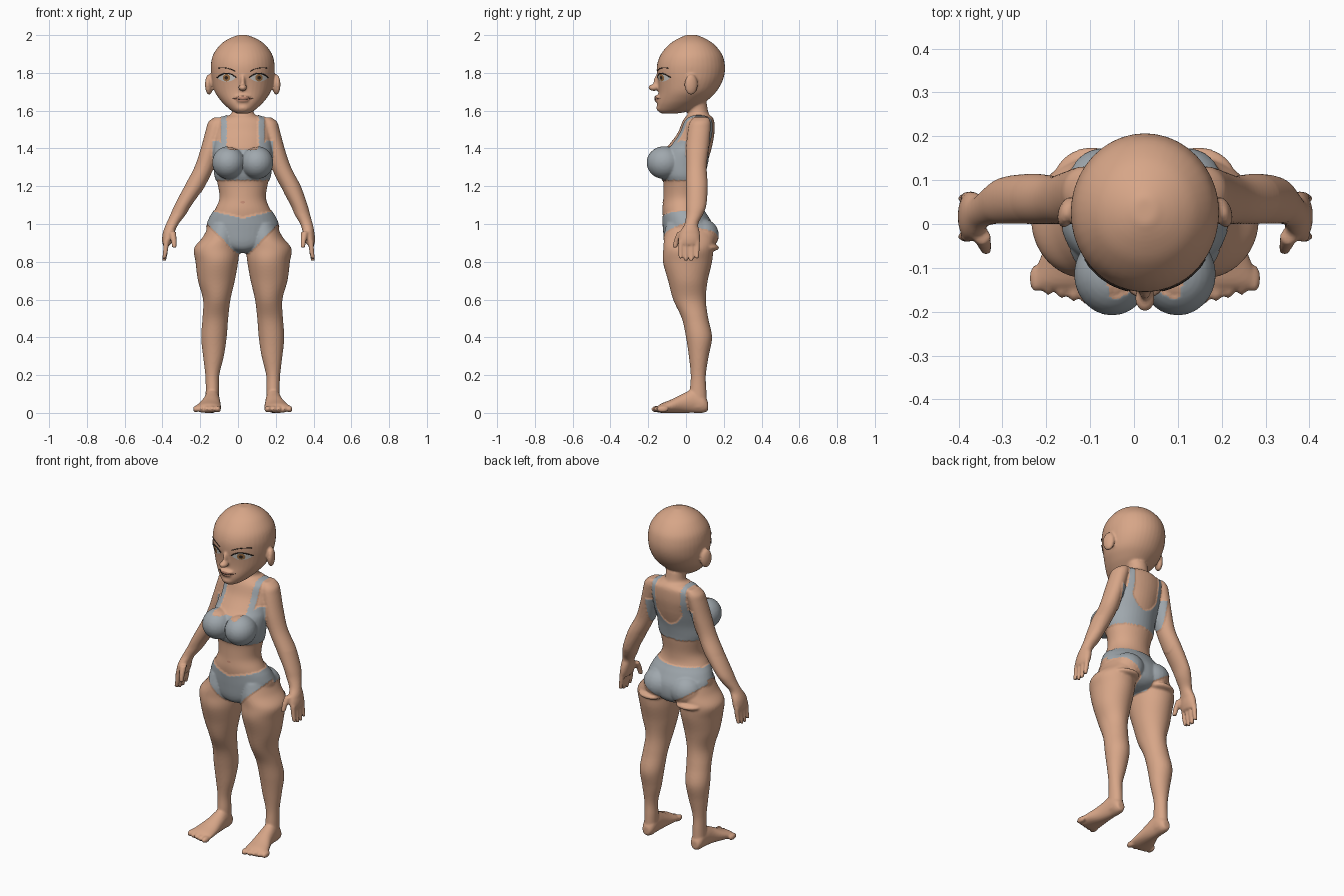
import bpy, bmesh, math
from mathutils import Matrix, Vector

if "Cube" in bpy.data.objects:
    bpy.data.objects.remove(bpy.data.objects["Cube"])

CENTRE_X = 0.025


def material(name, rgb):
    m = bpy.data.materials.new(name)
    m.use_nodes = True
    m.diffuse_color = (*rgb, 1)
    m.node_tree.nodes["Principled BSDF"].inputs["Base Color"].default_value = (*rgb, 1)
    return m


SKIN = material("skin", (0.68, 0.38, 0.245))
GREY = material("grey_fabric", (0.35, 0.39, 0.42))
LIP = material("lip", (0.56, 0.27, 0.18))
WHITE = material("eye_white", (0.62, 0.6, 0.57))
AMBER = material("amber_iris", (0.36, 0.17, 0.06))
DARK = material("dark_brown", (0.03, 0.02, 0.015))

bm = bmesh.new()


def smooth_rings(rings, steps=5):
    """Catmull-Rom interpolation of the given cross-sections."""
    out = []
    for i in range(len(rings) - 1):
        a, b, c, d = (rings[min(max(k, 0), len(rings) - 1)] for k in range(i - 1, i + 3))
        for j in range(steps):
            t = j / steps
            out.append([q + 0.5 * t * (r - p + t * (2 * p - 5 * q + 4 * r - s + t * (3 * (q - r) + s - p)))
                        for p, q, r, s in zip(a, b, c, d)])
    return out + [list(rings[-1])]


def loft(rings, axis="z", side=1, segs=40):
    """Rings are (height, x0, x1, v0, v1); v is y, or z when lofting along y."""
    loops = []
    for h, x0, x1, v0, v1 in smooth_rings(rings):
        loop = []
        for k in range(segs):
            a = 2 * math.pi * k / segs
            x = side * ((x0 + x1) / 2 + (x1 - x0) / 2 * math.cos(a))
            v = (v0 + v1) / 2 + (v1 - v0) / 2 * math.sin(a)
            loop.append(bm.verts.new((x, v, h) if axis == "z" else (x, h, v)))
        loops.append(loop)
    for lo, hi in zip(loops, loops[1:]):
        for k in range(segs):
            n = (k + 1) % segs
            bm.faces.new((lo[k], lo[n], hi[n], hi[k]))
    bm.faces.new(loops[0])
    bm.faces.new(loops[-1])


def ball(pos, size, turn=0):
    m = Matrix.Translation(pos) @ Matrix.Rotation(turn, 4, "Z") @ Matrix.Diagonal((*size, 1))
    bmesh.ops.create_uvsphere(bm, u_segments=24, v_segments=14, radius=1, matrix=m)


def centred(rows):
    return [(z, -w, w, y0, y1) for z, w, y0, y1 in rows]


# Head
loft(centred([
    (1.585, .03, -.13, -.05), (1.6, .06, -.15, .03), (1.63, .095, -.153, .08),
    (1.66, .122, -.15, .12), (1.7, .148, -.145, .16), (1.75, .162, -.148, .19),
    (1.8, .168, -.155, .205), (1.85, .168, -.152, .205), (1.9, .155, -.132, .19),
    (1.95, .118, -.09, .15), (1.98, .075, -.045, .105), (2.0, .025, 0, .06)]))
# Nose, lips and chin
ball((0, -.17, 1.722), (.023, .03, .018))
ball((0, -.15, 1.75), (.014, .022, .04))
ball((0, -.148, 1.672), (.04, .02, .01))
ball((0, -.146, 1.654), (.034, .02, .01))
ball((0, -.135, 1.615), (.035, .022, .022))

# Neck and torso
loft(centred([
    (1.64, .058, .005, .11), (1.585, .06, .01, .12), (1.565, .105, -.005, .14),
    (1.54, .148, -.02, .15), (1.48, .155, -.045, .15), (1.42, .15, -.09, .14),
    (1.38, .152, -.125, .13), (1.32, .15, -.145, .112), (1.26, .147, -.135, .1),
    (1.22, .135, -.12, .095), (1.14, .123, -.12, .085), (1.08, .145, -.125, .09),
    (1.03, .175, -.122, .12), (.97, .193, -.118, .15), (.9, .17, -.11, .15),
    (.865, .09, -.09, .12), (.85, .03, -.04, .07)]))

for s in (-1, 1):
    ball((s * .178, .027, 1.738), (.02, .036, .055), s * .3)           # ear
    ball((s * .075, -.115, 1.325), (.083, .09, .083))                  # bust
    ball((s * .09, .085, .94), (.09, .085, .085))                      # seat
    ball((s * .13, .11, .875), (.08, .065, .022), s * -.3)             # seat fold
    # Leg
    loft([(1.0, .03, .175, -.1, .13), (.93, .02, .212, -.115, .15),
          (.87, .018, .258, -.12, .145), (.8, .024, .25, -.122, .138),
          (.7, .042, .237, -.095, .115), (.6, .065, .21, -.068, .105),
          (.5, .077, .213, -.022, .118), (.4, .085, .22, 0, .138),
          (.3, .1, .21, .015, .12), (.2, .124, .198, .025, .105),
          (.12, .125, .196, .02, .108), (.03, .125, .198, .015, .112)], side=s)
    # Foot and toes
    loft([(.116, .14, .185, .01, .06), (.09, .125, .197, 0, .1),
          (.04, .122, .202, 0, .125), (-.02, .118, .215, 0, .1),
          (-.08, .115, .24, 0, .07), (-.13, .115, .255, 0, .05),
          (-.15, .12, .252, .004, .035)], "y", s)
    for i in range(5):
        ball((s * (.133 + .029 * i), -.152 + .007 * i, .02), (.018 - .001 * i, .032, .018))
    # Arm and palm
    loft([(1.565, .1, .15, .04, .12), (1.54, .09, .182, .02, .13),
          (1.5, .1, .195, .01, .13), (1.4, .125, .222, 0, .12),
          (1.3, .152, .256, 0, .11), (1.2, .2, .308, 0, .115),
          (1.1, .262, .352, 0, .108), (1.05, .288, .37, 0, .09),
          (1.0, .322, .388, -.008, .065), (.96, .338, .4, -.03, .072),
          (.92, .348, .405, -.04, .075), (.89, .36, .402, -.038, .07)], side=s)
    # Fingers and thumb
    for i in range(4):
        y = -.027 + .029 * i
        tip = .818 - .012 * (i in (1, 2))
        loft([(.91, .367, .397, y - .014, y + .014), (.86, .373, .4, y - .014, y + .012),
              (tip, .383, .405, y - .012, y + .008)], side=s, segs=16)
    loft([(.96, .33, .37, -.045, -.005), (.92, .328, .36, -.062, -.03),
          (.875, .328, .352, -.072, -.046)], side=s, segs=16)

bmesh.ops.recalc_face_normals(bm, faces=bm.faces)
mesh = bpy.data.meshes.new("body")
bm.to_mesh(mesh)
bm.free()
body = bpy.data.objects.new("body", mesh)
bpy.context.collection.objects.link(body)
bpy.context.view_layer.objects.active = body
body.select_set(True)

# Fuse the parts into one smooth skin
fuse = body.modifiers.new("fuse", "REMESH")
fuse.mode = "VOXEL"
fuse.voxel_size = .0065
soften = body.modifiers.new("soften", "SMOOTH")
soften.factor, soften.iterations = .5, 4
for name in ("fuse", "soften"):
    bpy.ops.object.modifier_apply(modifier=name)
mesh = body.data
mesh.materials.clear()
mesh.materials.append(SKIN)
mesh.materials.append(GREY)

# Both hands swing slightly to one side
for v in mesh.vertices:
    if .75 < v.co.z < 1.2 and abs(v.co.x) > (.22 if v.co.z > 1 else .29):
        v.co.x -= .022 * min(1, (1.2 - v.co.z) / .25)


def is_top(x, y, z):
    if not 1.235 < z < 1.6 or x > .158:
        return False
    if z > 1.36 and .084 < x < .112:
        return True
    edge = 1.39 + max(0, x - .075) if y < .03 else 1.33 + .1 * (x / .1) ** 2
    return z < min(edge, 1.44)


def is_briefs(x, y, z):
    front = y < .03
    upper = 1.03 + .04 * min(1, x / .17) if front else 1.07
    lower = .86 + 1.05 * max(0, x - .05) if front else .86 + .65 * x
    return x < .215 and (lower < z < upper or (x < .04 and .845 < z < .9))


# Colour the clothes and raise them a little off the skin
cloth = set()
for p in mesh.polygons:
    p.use_smooth = True
    c = p.center
    if is_top(abs(c.x), c.y, c.z) or is_briefs(abs(c.x), c.y, c.z):
        p.material_index = 1
        cloth.update(p.vertices)
normals = {i: mesh.vertices[i].normal.copy() for i in cloth}
for i, n in normals.items():
    mesh.vertices[i].co += n * .004
mesh.update()
bpy.context.view_layer.update()
parts = [body]


def on_front(x, z, lift):
    hit, pos, normal, _ = body.ray_cast(Vector((x, -1, z)), Vector((0, 1, 0)))
    return pos + normal * lift if hit else Vector((x, -.14, z))


def plate(name, cx, cz, rx, rz, lift, mat, point=1.0):
    """Thin oval laid on the front of the body; point > 1 narrows its ends."""
    b = bmesh.new()
    rows = []
    for r in (.02, .35, .7, 1):
        rows.append([])
        for k in range(28):
            a = 2 * math.pi * k / 28
            up = math.copysign(abs(math.sin(a)) ** point, math.sin(a))
            rows[-1].append(b.verts.new(on_front(cx + rx * r * math.cos(a), cz + rz * r * up, lift)))
    for lo, hi in zip(rows, rows[1:]):
        for k in range(28):
            b.faces.new((lo[k], hi[k], hi[k - 27], lo[k - 27]))
    b.faces.new(rows[0])
    bmesh.ops.recalc_face_normals(b, faces=b.faces)
    if sum(f.normal.y for f in b.faces) > 0:
        bmesh.ops.reverse_faces(b, faces=b.faces)
    m = bpy.data.meshes.new(name)
    b.to_mesh(m)
    b.free()
    m.materials.append(mat)
    for p in m.polygons:
        p.use_smooth = True
    ob = bpy.data.objects.new(name, m)
    bpy.context.collection.objects.link(ob)
    parts.append(ob)


def stroke(name, points, radius, mat):
    """Thin line following the front of the body."""
    cu = bpy.data.curves.new(name, "CURVE")
    cu.dimensions = "3D"
    cu.bevel_depth, cu.bevel_resolution = radius, 1
    sp = cu.splines.new("POLY")
    sp.points.add(len(points) - 1)
    for p, (x, z) in zip(sp.points, points):
        p.co = (*on_front(x, z, .002), 1)
    cu.materials.append(mat)
    ob = bpy.data.objects.new(name, cu)
    bpy.context.collection.objects.link(ob)
    parts.append(ob)


# Face details
for s, label in ((-1, "right"), (1, "left")):
    ex, ez = s * .084, 1.775
    plate(label + "_eye", ex, ez, .046, .021, .002, WHITE, 1.4)
    plate(label + "_iris", ex, ez, .019, .019, .004, AMBER)
    plate(label + "_pupil", ex, ez, .009, .009, .0055, DARK)
    arc = [i / 8 for i in range(-8, 9)]
    stroke(label + "_lashes", [(ex + .05 * t, ez + .023 * (1 - t * t)) for t in arc], .003, DARK)
    stroke(label + "_brow", [(ex + .045 * t, 1.825 + .008 * (s * t - t * t)) for t in arc], .002, DARK)
plate("lips", 0, 1.663, .05, .013, .0015, LIP, 1.5)
stroke("mouth_line", [(.055 * i / 6, 1.661 + .005 * (i / 6) ** 2) for i in range(-6, 7)], .0012, DARK)
plate("navel", 0, 1.115, .012, .006, .0015, LIP)

for ob in parts:
    ob.location.x = CENTRE_X
